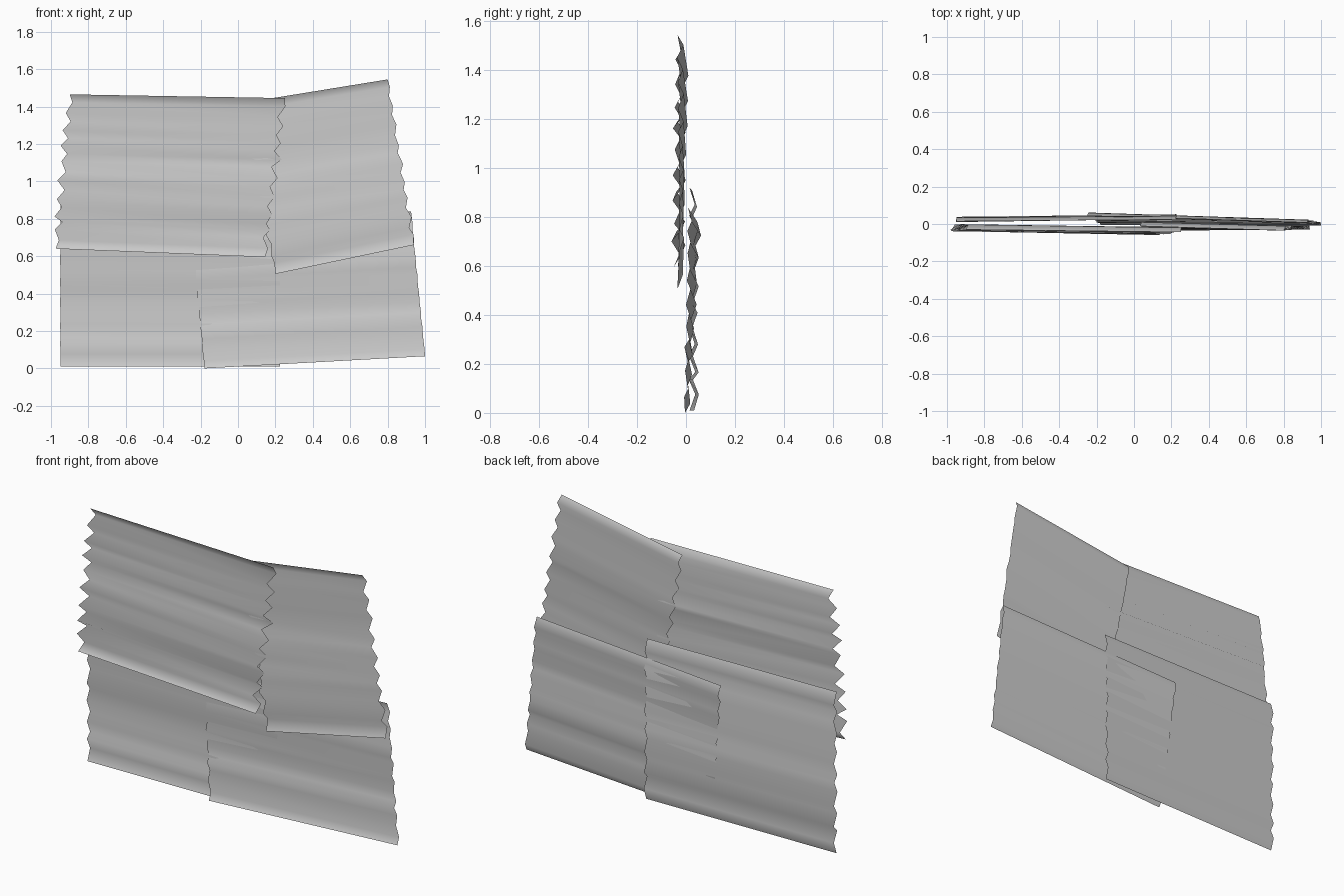
import bpy, bmesh, random
from mathutils import Vector

if "Cube" in bpy.data.objects:
    bpy.data.objects.remove(bpy.data.objects["Cube"])


def sheet(name, tl, tr, br, bl, ridges, amp, jag, seed):
    """Corrugated sheet between four corners, ridges running left to right."""
    rng = random.Random(seed)
    tl, tr, br, bl = map(Vector, (tl, tr, br, bl))
    n = ridges * 2
    bm = bmesh.new()
    rows = []
    for i in range(n + 1):
        inner = 0 < i < n
        t = (i + (rng.uniform(-0.25, 0.25) if inner else 0)) / n
        side = 1 if i % 2 else -1
        wave = side * amp * rng.uniform(0.55, 1.15)
        left, right = tl.lerp(bl, t), tr.lerp(br, t)
        # uneven cut ends
        if inner:
            left.x += side * jag * rng.uniform(0.3, 1.0)
            right.x += side * jag * rng.uniform(0.3, 1.0)
        left.y += wave
        right.y += wave * rng.uniform(0.8, 1.1)
        rows.append((bm.verts.new(left), bm.verts.new(right)))
    for (a, b), (c, d) in zip(rows, rows[1:]):
        f = bm.faces.new((a, c, d, b))
        f.smooth = True
    me = bpy.data.meshes.new(name)
    bm.to_mesh(me)
    bm.free()
    ob = bpy.data.objects.new(name, me)
    bpy.context.collection.objects.link(ob)
    return ob


# Upper left sheet, frontmost
sheet("upper_left_sheet", (-0.90, -0.018, 1.465), (0.25, -0.032, 1.445),
      (0.145, -0.042, 0.595), (-0.975, -0.022, 0.64), 9, 0.017, 0.025, 3)

# Upper right sheet, tilted, tucked behind the upper left one
sheet("upper_right_sheet", (0.03, -0.002, 1.42), (0.80, -0.025, 1.545),
      (0.94, -0.018, 0.66), (0.20, -0.025, 0.505), 9, 0.013, 0.012, 8)

# Lower right sheet, leaning back so its top corner pokes behind its neighbour
sheet("lower_right_sheet", (-0.25, 0.055, 0.78), (0.925, 0.016, 0.84),
      (1.0, 0.0, 0.065), (-0.18, 0.005, 0.0), 8, 0.009, 0.002, 5)

# Lower left sheet, rearmost
sheet("lower_left_sheet", (-0.95, 0.025, 0.92), (0.225, 0.035, 0.91),
      (0.225, 0.042, 0.01), (-0.95, 0.025, 0.01), 8, 0.013, 0.002, 11)
